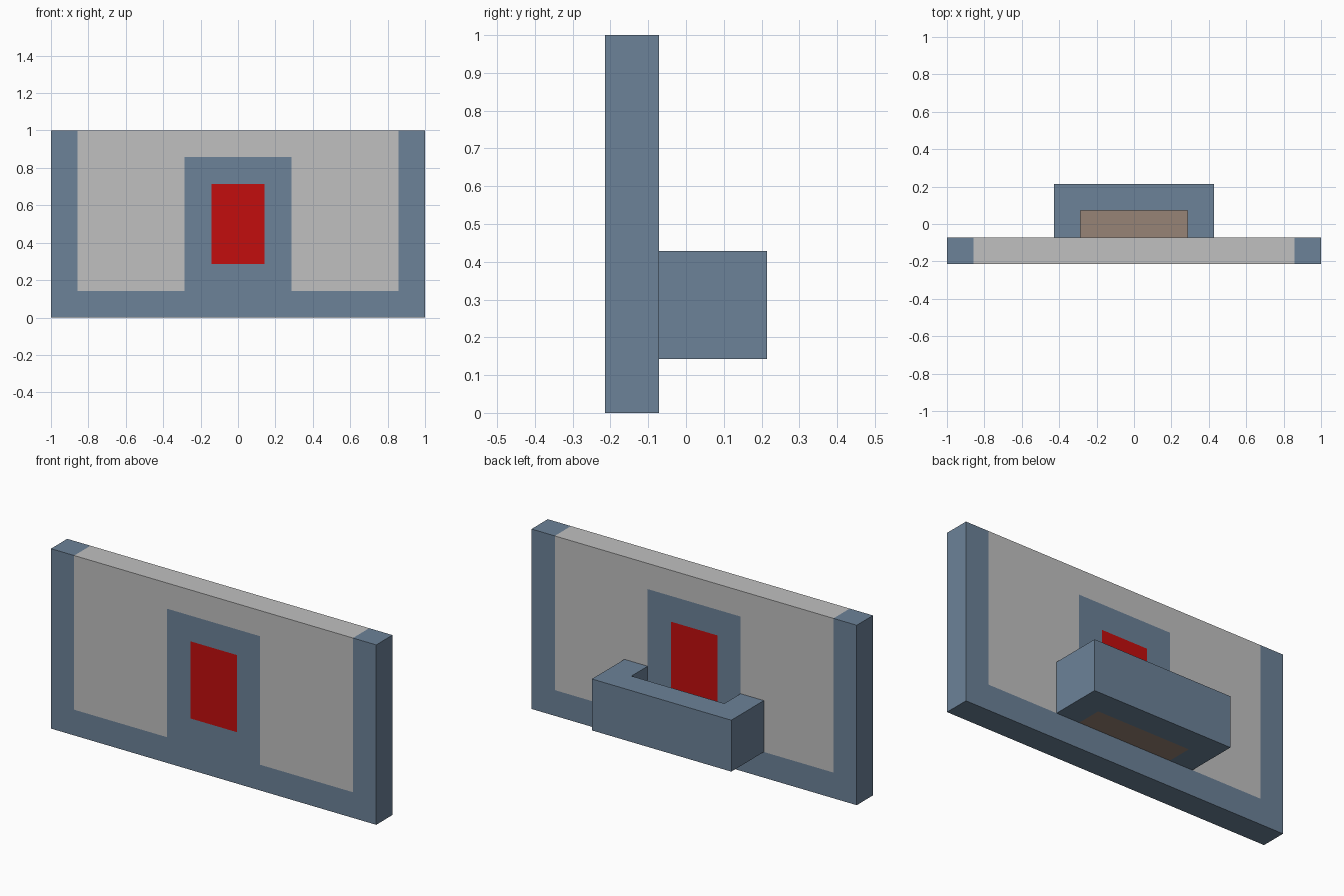
import bpy, bmesh
from mathutils import Vector

cube = bpy.data.objects.get("Cube")
if cube:
    bpy.data.objects.remove(cube, do_unlink=True)

U = 1 / 7  # module: the wall is 14 x 1 x 7 modules
BACK = -0.5 * U  # y of the wall's rear face


def material(name, srgb):
    lin = [((c / 255 + 0.055) / 1.055) ** 2.4 if c > 10 else c / 255 / 12.92 for c in srgb]
    mat = bpy.data.materials.new(name)
    mat.use_nodes = True
    mat.diffuse_color = (*lin, 1)
    mat.node_tree.nodes["Principled BSDF"].inputs["Base Color"].default_value = (*lin, 1)
    return mat


slate = material("slate_blue", (108, 130, 152))
grey = material("light_grey", (192, 192, 192))
red = material("red", (194, 13, 13))
brown = material("brown", (151, 131, 118))


def prism(bm, outline, z0, z1):
    """Extrude a closed xy outline from z0 to z1."""
    face = bm.faces.new([bm.verts.new((x, y, z0)) for x, y in outline])
    top = bmesh.ops.extrude_face_region(bm, geom=[face])["geom"]
    verts = [v for v in top if isinstance(v, bmesh.types.BMVert)]
    bmesh.ops.translate(bm, verts=verts, vec=(0, 0, z1 - z0))
    bmesh.ops.recalc_face_normals(bm, faces=bm.faces)


def finish(bm, name, *mats):
    mesh = bpy.data.meshes.new(name)
    bm.to_mesh(mesh)
    bm.free()
    for mat in mats:
        mesh.materials.append(mat)
    obj = bpy.data.objects.new(name, mesh)
    bpy.context.collection.objects.link(obj)
    return obj


def rect(x, y0, y1):
    return [(-x, y0), (x, y0), (x, y1), (-x, y1)]


# Wall slab, cut along the colour borders
bm = bmesh.new()
prism(bm, rect(1, BACK - U, BACK), 0, 1)
cuts = [((s * k * U, 0, 0), (1, 0, 0)) for k in (1, 2, 6) for s in (-1, 1)]
cuts += [((0, 0, k * U), (0, 0, 1)) for k in (1, 2, 5, 6)]
for co, no in cuts:
    bmesh.ops.bisect_plane(bm, geom=bm.verts[:] + bm.edges[:] + bm.faces[:],
                           plane_co=Vector(co), plane_no=Vector(no))

# Red panel inside a slate surround, grey fields, slate border
for f in bm.faces:
    c = f.calc_center_median()
    x, z = abs(c.x) / U, c.z / U
    if x < 1 and 2 < z < 5:
        f.material_index = 2
    elif x < 6 and z > 1 and not (x < 2 and z < 6):
        f.material_index = 1
finish(bm, "wall", slate, grey, red)

# U-shaped tray rim on the rear
bm = bmesh.new()
prism(bm, [(-3 * U, BACK), (-2 * U, BACK), (-2 * U, BACK + U), (2 * U, BACK + U),
           (2 * U, BACK), (3 * U, BACK), (3 * U, BACK + 2 * U), (-3 * U, BACK + 2 * U)],
      U, 3 * U)
finish(bm, "tray_rim", slate)

# Tray floor, filling the lower half of the opening
bm = bmesh.new()
prism(bm, rect(2 * U, BACK, BACK + U), U, 2 * U)
finish(bm, "tray_floor", brown)
